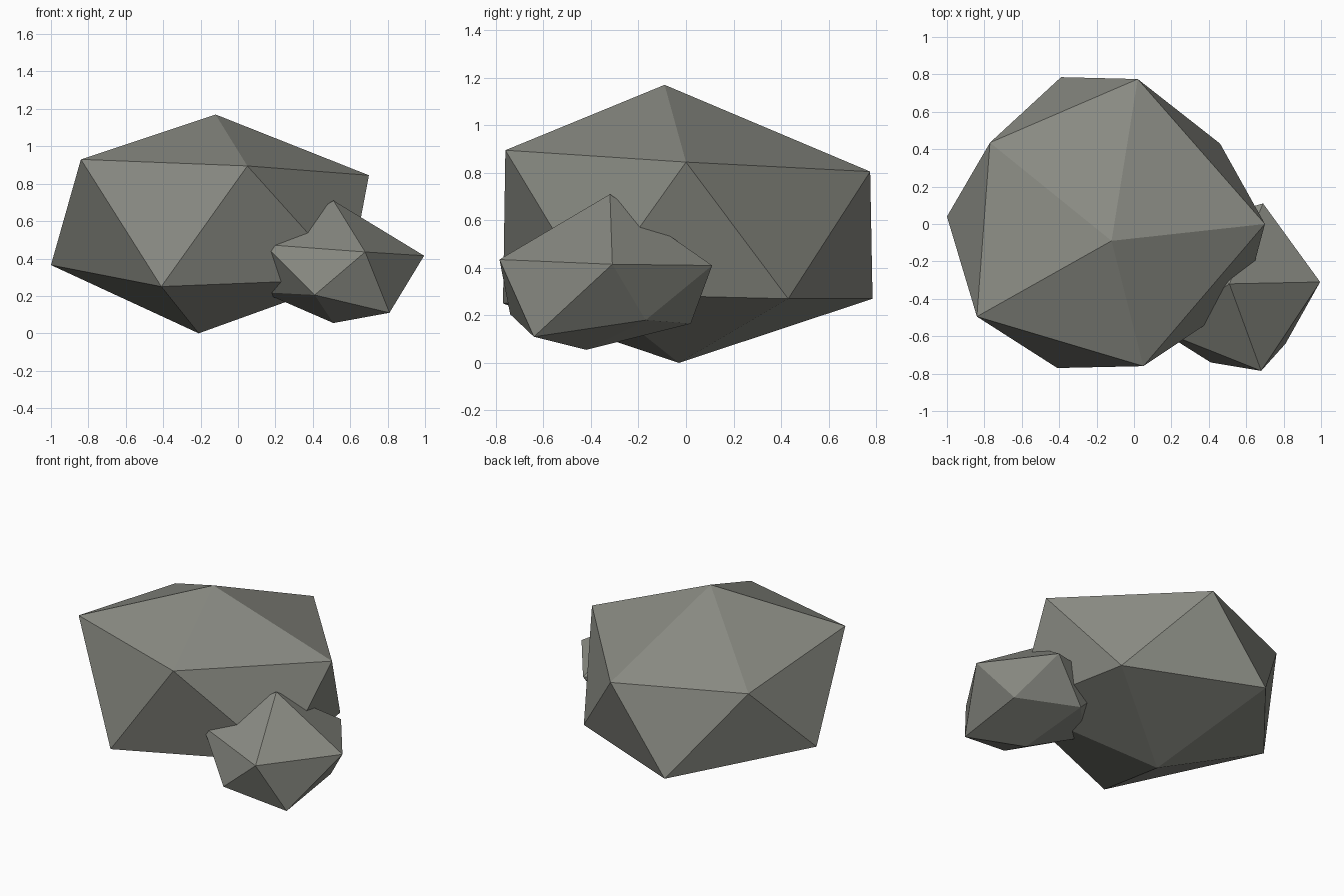
import bpy
import bmesh

cube = bpy.data.objects.get("Cube")
if cube:
    bpy.data.objects.remove(cube, do_unlink=True)


def make_material(name, colour):
    material = bpy.data.materials.new(name)
    material.use_nodes = True
    material.diffuse_color = colour
    shader = next(n for n in material.node_tree.nodes if n.type == "BSDF_PRINCIPLED")
    shader.inputs["Base Color"].default_value = colour
    shader.inputs["Roughness"].default_value = 0.9
    return material


def make_rock(name, top, upper_ring, lower_ring, bottom, material):
    """Twenty-sided rock: two staggered rings closed by a top and a bottom point.
    Each lower point sits between the upper point of the same index and the next."""
    bm = bmesh.new()
    top_vert = bm.verts.new(top)
    bottom_vert = bm.verts.new(bottom)
    upper = [bm.verts.new(point) for point in upper_ring]
    lower = [bm.verts.new(point) for point in lower_ring]
    count = len(upper)
    for i in range(count):
        following = (i + 1) % count
        bm.faces.new((top_vert, upper[i], upper[following]))
        bm.faces.new((upper[i], lower[i], upper[following]))
        bm.faces.new((upper[following], lower[i], lower[following]))
        bm.faces.new((bottom_vert, lower[following], lower[i]))
    bmesh.ops.recalc_face_normals(bm, faces=bm.faces)
    mesh = bpy.data.meshes.new(name)
    bm.to_mesh(mesh)
    bm.free()
    mesh.materials.append(material)
    rock = bpy.data.objects.new(name, mesh)
    bpy.context.collection.objects.link(rock)
    return rock


stone = make_material("grey_stone", (0.25, 0.255, 0.225, 1.0))

# Main boulder, rings listed anticlockwise from the front
make_rock(
    "large_rock",
    top=(-0.12, -0.09, 1.17),
    upper_ring=[(0.05, -0.76, 0.895), (0.7, 0, 0.845), (0.02, 0.775, 0.805),
                (-0.77, 0.435, 0.81), (-0.84, -0.495, 0.93)],
    lower_ring=[(0.595, -0.395, 0.29), (0.46, 0.43, 0.27), (-0.39, 0.785, 0.27),
                (-1, 0.04, 0.365), (-0.41, -0.77, 0.25)],
    bottom=(-0.21, -0.03, 0),
    material=stone,
)

# Smaller stone leaning into the front corner
make_rock(
    "small_rock",
    top=(0.51, -0.32, 0.71),
    upper_ring=[(0.68, -0.785, 0.435), (0.995, -0.31, 0.415), (0.69, 0.11, 0.41),
                (0.14, -0.05, 0.45), (0.14, -0.57, 0.475)],
    lower_ring=[(0.81, -0.64, 0.11), (0.81, -0.17, 0.18), (0.44, 0.02, 0.165),
                (0.13, -0.33, 0.22), (0.41, -0.74, 0.205)],
    bottom=(0.51, -0.42, 0.055),
    material=stone,
)
